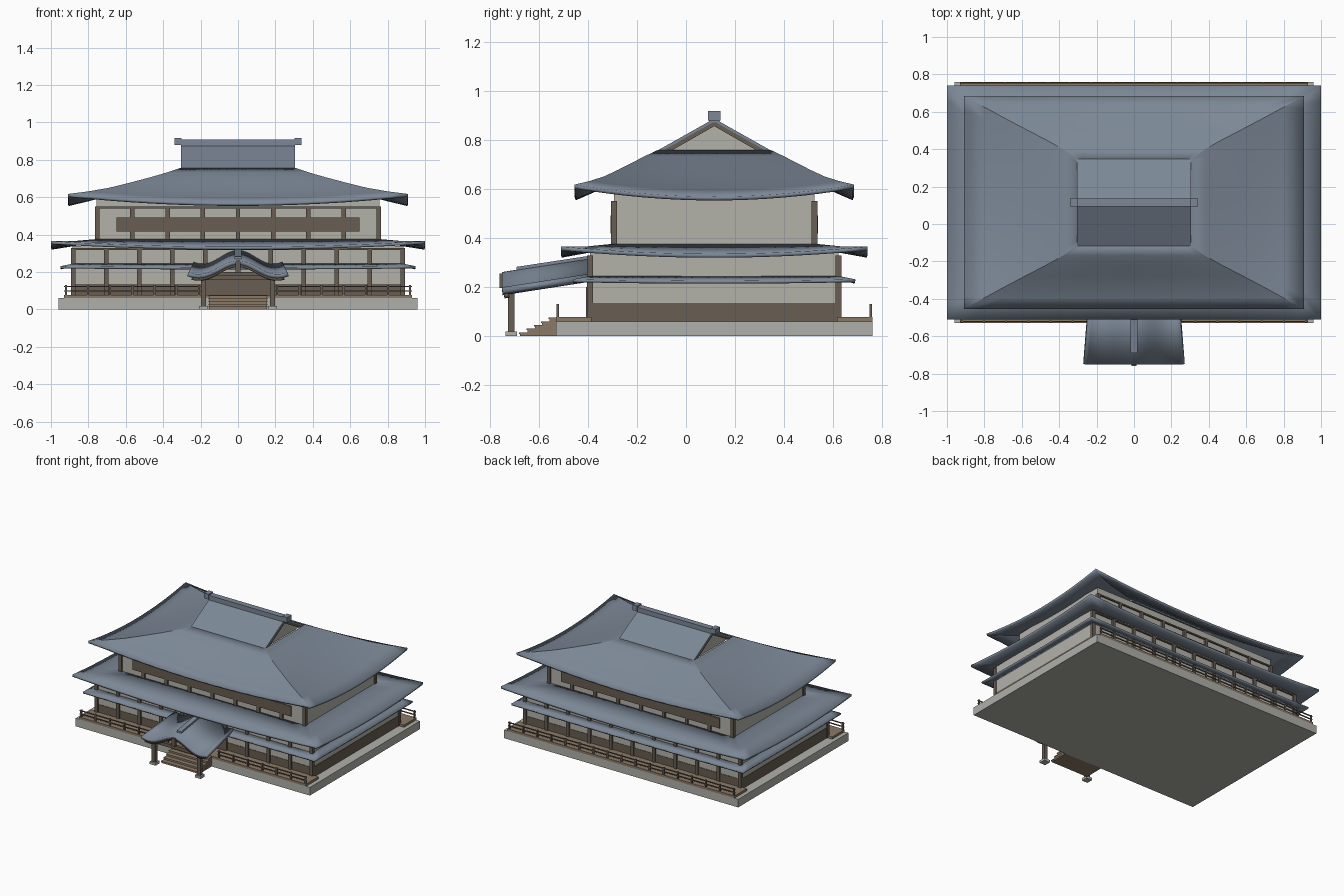
import bpy, math

cube = bpy.data.objects.get("Cube")
if cube:
    bpy.data.objects.remove(cube, do_unlink=True)

CY = 0.115  # centre of the hall in depth


def material(name, rgb):
    m = bpy.data.materials.new(name)
    m.use_nodes = True
    m.diffuse_color = (*rgb, 1)
    m.node_tree.nodes["Principled BSDF"].inputs["Base Color"].default_value = (*rgb, 1)
    return m


ROOF = material("slate roof", (0.20, 0.245, 0.305))
PLASTER = material("pale plaster", (0.45, 0.445, 0.40))
STONE = material("grey stone", (0.43, 0.43, 0.40))
DARK = material("dark timber", (0.14, 0.11, 0.085))
DECK = material("deck timber", (0.26, 0.195, 0.135))


def make(name, verts, faces, mat, thickness=0):
    me = bpy.data.meshes.new(name)
    me.from_pydata(verts, [], faces)
    me.materials.append(mat)
    ob = bpy.data.objects.new(name, me)
    bpy.context.scene.collection.objects.link(ob)
    if thickness:
        mod = ob.modifiers.new("thickness", "SOLIDIFY")
        mod.thickness = thickness
        mod.offset = -1
        bpy.ops.object.select_all(action="DESELECT")
        ob.select_set(True)
        bpy.context.view_layer.objects.active = ob
        bpy.ops.object.shade_smooth_by_angle(angle=math.radians(25))
    return ob


def prism(name, profile, x0, x1, mat):
    """Extrude a (y, z) profile along x."""
    n = len(profile)
    verts = [(x, y, z) for x in (x0, x1) for y, z in profile]
    faces = [(i, (i + 1) % n, n + (i + 1) % n, n + i) for i in range(n)]
    faces += [tuple(reversed(range(n))), tuple(range(n, 2 * n))]
    ob = make(name, verts, [tuple(reversed(f)) for f in faces], mat)
    return ob


def box(name, x, y, z, mat):
    """Box from (min, max) pairs."""
    return prism(name, [(y[0], z[0]), (y[0], z[1]), (y[1], z[1]), (y[1], z[0])], x[0], x[1], mat)


def post(name, x, y, z, w, mat=DARK):
    return box(name, (x - w / 2, x + w / 2), (y - w / 2, y + w / 2), z, mat)


def hipped_roof(name, rings, thickness, n=16):
    """Rings of (half width, half depth, corner height, middle height), eave first."""
    verts, faces = [], []
    corners = [(-1, -1), (1, -1), (1, 1), (-1, 1)]
    for a, b, zc, zm in rings:
        for i in range(4):
            p, q = corners[i], corners[(i + 1) % 4]
            for k in range(n):
                s = k / n
                lift = abs(2 * s - 1) ** 2
                verts.append((a * (p[0] + (q[0] - p[0]) * s),
                              CY + b * (p[1] + (q[1] - p[1]) * s),
                              zm + (zc - zm) * lift))
    m = 4 * n
    for r in range(len(rings) - 1):
        for i in range(m):
            j = (i + 1) % m
            faces.append((r * m + i, r * m + j, (r + 1) * m + j, (r + 1) * m + i))
    return make(name, verts, faces, ROOF, thickness)


def storey(name, half_x, half_y, z, beam_z, bays):
    """Plaster walls with posts on front and back, and a head beam."""
    w = 0.024
    box(name + "_walls", (-half_x + 0.008, half_x - 0.008),
        (CY - half_y + 0.012, CY + half_y - 0.012), z, PLASTER)
    for side, label in ((-1, "front"), (1, "back")):
        y = CY + side * (half_y - w / 2)
        for i in range(bays + 1):
            x = (half_x - w / 2) * (2 * i / bays - 1)
            post(f"{name}_{label}_post", x, y, (z[0], beam_z), w)
        box(f"{name}_{label}_beam", (-half_x, half_x), (y - 0.01, y + 0.01),
            (beam_z - 0.01, beam_z), DARK)


# Stone podium and veranda decks
box("podium", (-0.96, 0.96), (-0.53, 0.76), (0, 0.06), STONE)
box("front_deck", (-0.93, 0.93), (-0.53, CY - 0.5), (0.06, 0.077), DECK)
box("back_deck", (-0.93, 0.93), (CY + 0.5, 0.76), (0.06, 0.077), DECK)

# Lower storey with timber wainscot
storey("lower", 0.893, 0.518, (0.06, 0.34), 0.328, 10)
box("wainscot", (-0.888, 0.888), (CY - 0.509, CY + 0.509), (0.06, 0.135), DARK)
box("entrance_door", (-0.185, 0.185), (CY - 0.522, CY - 0.5), (0.077, 0.2), DARK)

# Upper storey with long lattice panels
storey("upper", 0.765, 0.42, (0.35, 0.60), 0.55, 8)
for side, label in ((-1, "front"), (1, "back")):
    y = CY + side * 0.418
    box(label + "_lattice", (-0.65, 0.65), (y - 0.004, y + 0.004), (0.417, 0.492), DARK)

# Railings, open at the front stairs
for label, y, spans in (("front", -0.522, ((-0.93, -0.2), (0.2, 0.93))),
                        ("back", 0.753, ((-0.93, 0.93),))):
    for x0, x1 in spans:
        for z in (0.098, 0.122):
            box(label + "_rail", (x0, x1), (y - 0.003, y + 0.003), (z - 0.003, z + 0.004), DARK)
        count = round((x1 - x0) / 0.12)
        for i in range(count + 1):
            x = x0 + 0.01 + (x1 - x0 - 0.02) * i / count
            post(label + "_rail_post", x, y, (0.077, 0.13), 0.01)

# Three tiers of roof
hipped_roof("lower_pent_roof", [(0.95, 0.575, 0.231, 0.225), (0.88, 0.505, 0.245, 0.245)], 0.012)
hipped_roof("middle_roof", [(1.0, 0.625, 0.365, 0.335), (0.88, 0.52, 0.365, 0.354),
                            (0.755, 0.41, 0.376, 0.376)], 0.016)
hipped_roof("main_roof", [(0.91, 0.57, 0.617, 0.568), (0.80, 0.51, 0.631, 0.594),
                          (0.69, 0.45, 0.65, 0.624), (0.58, 0.392, 0.677, 0.661),
                          (0.47, 0.335, 0.706, 0.70), (0.38, 0.285, 0.732, 0.732),
                          (0.305, 0.232, 0.757, 0.757)], 0.016)


def gable(name, half, peak, inner, x0, x1, mat):
    """Inverted V of roof or trim along x, or a full triangle if inner is None."""
    pts = [(CY - half, 0.752), (CY, peak), (CY + half, 0.752)]
    if inner:
        pts += [(CY + inner[0], 0.752), (CY, inner[1]), (CY - inner[0], 0.752)]
    prism(name, pts, x0, x1, mat)


# Gabled crown, gable walls, bargeboards and ridge
gable("crown_roof", 0.238, 0.886, (0.215, 0.874), -0.305, 0.305, ROOF)
gable("gable_walls", 0.2, 0.865, None, -0.292, 0.292, PLASTER)
for s in (-1, 1):
    x0, x1 = sorted((s * 0.29, s * 0.302))
    gable("bargeboard", 0.217, 0.875, (0.18, 0.855), x0, x1, DARK)
    x0, x1 = sorted((s * 0.303, s * 0.34))
    box("ridge_end", (x0, x1), (CY - 0.025, CY + 0.025), (0.878, 0.917), ROOF)
box("ridge", (-0.305, 0.305), (CY - 0.022, CY + 0.022), (0.87, 0.908), ROOF)


def wave_roof(name, y0, y1, scale, drop, thickness, mat, n=28):
    """Undulating porch sheet that narrows and rises toward the hall."""
    verts = []
    for y in (y0, y1):
        t = (y + 0.755) / 0.355
        for i in range(n + 1):
            u = 2 * i / n - 1
            z = 0.2235 + 0.0365 * math.cos(math.pi * u * scale / 0.8)
            verts.append((u * scale * (0.265 - 0.028 * t), y, z + 0.055 * t - drop))
    faces = [(i, i + 1, n + 2 + i, n + 1 + i) for i in range(n)]
    return make(name, verts, faces, mat, thickness)


# Entrance porch
wave_roof("porch_roof", -0.75, -0.395, 1, 0, 0.022, ROOF)
wave_roof("porch_bargeboard", -0.742, -0.722, 0.93, 0.02, 0.016, DARK)
prism("porch_ridge", [(-0.69, 0.262), (-0.69, 0.282), (-0.4, 0.326), (-0.4, 0.306)],
      -0.018, 0.018, ROOF)
box("porch_pendant", (-0.014, 0.014), (-0.76, -0.74), (0.195, 0.255), DARK)
box("porch_beam", (-0.2, 0.2), (-0.724, -0.7), (0.158, 0.182), DARK)
for s in (-1, 1):
    post("porch_post", s * 0.185, -0.712, (0.015, 0.185), 0.028)
    post("porch_post_base", s * 0.185, -0.712, (0, 0.018), 0.048, STONE)

# Stairs
for i in range(5):
    y = -0.68 + 0.03 * i
    top = 0.015 * (i + 1)
    box("stair_tread", (-0.157, 0.157), (y, -0.525), (top - 0.006, top), DECK)
    box("stair_riser", (-0.155, 0.155), (y + 0.004, -0.525), (0, top - 0.006), DECK)
